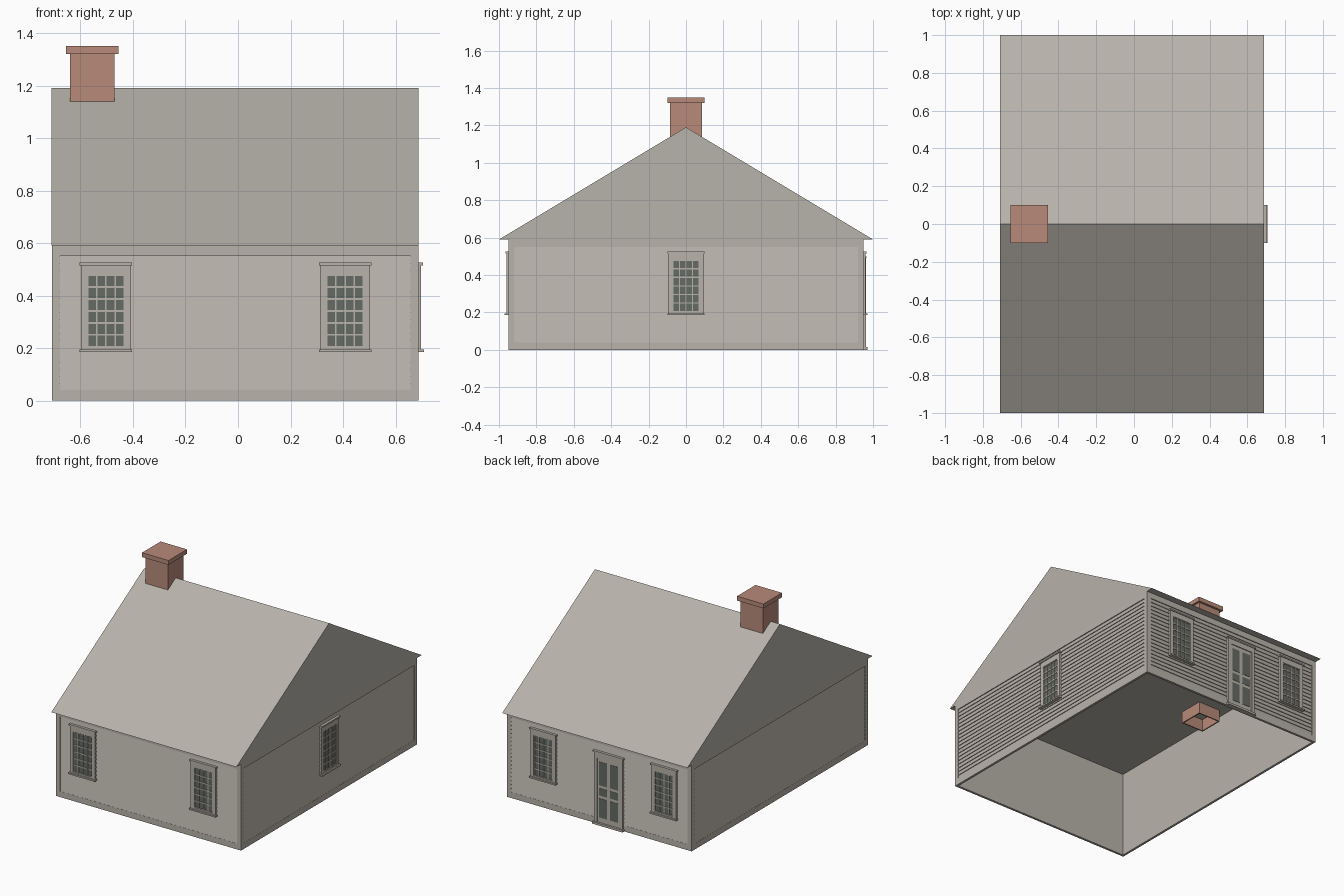
import bpy
import bmesh
from math import radians
from mathutils import Matrix, Vector

cube = bpy.data.objects.get("Cube")
if cube:
    bpy.data.objects.remove(cube, do_unlink=True)


def material(name, color):
    mat = bpy.data.materials.new(name)
    mat.use_nodes = True
    mat.diffuse_color = (*color, 1)
    mat.node_tree.nodes["Principled BSDF"].inputs["Base Color"].default_value = (*color, 1)
    return mat


PAINT = material("warm_grey_paint", (0.485, 0.45, 0.405))
ROOF = material("grey_roofing", (0.475, 0.45, 0.405))
GLASS = material("dark_glass", (0.13, 0.145, 0.13))
BRICK = material("red_brick", (0.48, 0.255, 0.195))


def prism(bm, profile, x0, x1):
    """Extrude a (y, z) profile along x."""
    ends = [[bm.verts.new((x, y, z)) for y, z in profile] for x in (x0, x1)]
    bm.faces.new(ends[0])
    bm.faces.new(ends[1][::-1])
    n = len(profile)
    for i in range(n):
        j = (i + 1) % n
        bm.faces.new((ends[0][i], ends[1][i], ends[1][j], ends[0][j]))


def box(bm, x0, x1, y0, y1, z0, z1):
    prism(bm, [(y0, z0), (y1, z0), (y1, z1), (y0, z1)], x0, x1)


def finish(name, bm, mat, place=Matrix()):
    bmesh.ops.recalc_face_normals(bm, faces=bm.faces)
    bm.transform(place)
    mesh = bpy.data.meshes.new(name)
    bm.to_mesh(mesh)
    bm.free()
    mesh.materials.append(mat)
    obj = bpy.data.objects.new(name, mesh)
    bpy.context.collection.objects.link(obj)


def boxes(name, items, mat, place=Matrix()):
    bm = bmesh.new()
    for item in items:
        box(bm, *item)
    finish(name, bm, mat, place)


WALL_TOP, RECESS, MARGIN = 0.59, 0.008, 0.03
SIDING_LOW, SIDING_HIGH, BOARDS = 0.04, 0.55, 19


# Each wall is built facing -y, then turned into place
def wall(side, half, place):
    e = half - 0.004
    boxes(side + "_wall", [(-e, e, RECESS, 2 * RECESS, 0, WALL_TOP)], PAINT, place)
    m = half - MARGIN
    boxes(side + "_trim", [
        (-half, -m, 0, RECESS, 0, WALL_TOP), (m, half, 0, RECESS, 0, WALL_TOP),
        (-m, m, 0, RECESS, 0, SIDING_LOW), (-m, m, 0, RECESS, SIDING_HIGH, WALL_TOP),
    ], PAINT, place)
    bm = bmesh.new()
    step = (SIDING_HIGH - SIDING_LOW) / BOARDS
    for i in range(BOARDS):
        z = SIDING_LOW + i * step
        prism(bm, [(RECESS, z), (0.001, z), (0.006, z + step), (RECESS, z + step)], -m, m)
    finish(side + "_siding", bm, PAINT, place)


# Sash window: glass behind a grid of bars, with casing, head and sill
def window(name, place):
    w, low, high, cols, rows = 0.07, 0.205, 0.478, 4, 6
    boxes(name + "_glass", [(-w, w, -0.003, RECESS, low, high)], GLASS, place)
    bars = []
    for i in range(cols + 1):
        x = -w + 2 * w * i / cols
        bars.append((x - 0.003, x + 0.003, -0.007, 0, low, high))
    for i in range(rows + 1):
        z = low + (high - low) * i / rows
        bars.append((-w, w, -0.0065, 0, z - 0.0035, z + 0.0035))
    boxes(name + "_bars", bars, PAINT, place)
    o = 0.095
    boxes(name + "_casing", [
        (-o, -w, -0.01, RECESS, 0.195, 0.515), (w, o, -0.01, RECESS, 0.195, 0.515),
        (-w, w, -0.01, RECESS, high, 0.515), (-w, w, -0.01, RECESS, 0.195, low),
        (-0.1, 0.1, -0.016, RECESS, 0.515, 0.525),
        (-0.1, 0.1, -0.02, RECESS, 0.185, 0.195),
    ], PAINT, place)


# Door with two columns of dark panels, a head board and a step
def door(name, place):
    boxes(name + "_leaf", [(-0.1, 0.1, -0.006, RECESS, 0, 0.49)], PAINT, place)
    boxes(name + "_casing", [
        (-0.108, -0.085, -0.012, RECESS, 0, 0.49), (0.085, 0.108, -0.012, RECESS, 0, 0.49),
        (-0.085, 0.085, -0.012, RECESS, 0.455, 0.49),
        (-0.115, 0.115, -0.016, RECESS, 0.49, 0.5),
        (-0.115, 0.115, -0.02, RECESS, 0, 0.015),
    ], PAINT, place)
    panels = []
    for x in (-0.042, 0.042):
        for low, high in ((0.05, 0.18), (0.2, 0.25), (0.27, 0.43)):
            panels.append((x - 0.03, x + 0.03, -0.008, 0, low, high))
    boxes(name + "_panels", panels, GLASS, place)


def placed(x, y, degrees):
    return Matrix.Translation(Vector((x, y, 0))) @ Matrix.Rotation(radians(degrees), 4, "Z")


X0, X1, Y = -0.708, 0.688, 0.95
MID, HALF = (X0 + X1) / 2, (X1 - X0) / 2
wall("front", HALF, placed(MID, -Y, 0))
wall("right", Y, placed(X1, 0, 90))
wall("back", HALF, placed(MID, Y, 180))
wall("left", Y, placed(X0, 0, -90))

for label, x in (("a", -0.503), ("b", 0.408)):
    window("front_window_" + label, placed(x, -Y, 0))
    window("back_window_" + label, placed(x, Y, 180))
window("gable_window", placed(X1, 0, 90))
door("back_door", placed(-0.085, Y, 180))

# Solid gable roof with thin eaves
bm = bmesh.new()
prism(bm, [(-1, WALL_TOP), (1, WALL_TOP), (0, 1.19)], -0.71, X1)
finish("roof", bm, ROOF)

# Chimney shaft, open below, with a cap
cx, r, t = -0.555, 0.085, 0.008
place = Matrix.Translation(Vector((cx, 0, 0)))
boxes("chimney_shaft", [
    (-r, r, -r, t - r, 0.51, 1.32), (-r, r, r - t, r, 0.51, 1.32),
    (-r, t - r, t - r, r - t, 0.51, 1.32), (r - t, r, t - r, r - t, 0.51, 1.32),
], BRICK, place)
boxes("chimney_cap", [(-0.1, 0.1, -0.1, 0.1, 1.32, 1.35)], BRICK, place)
